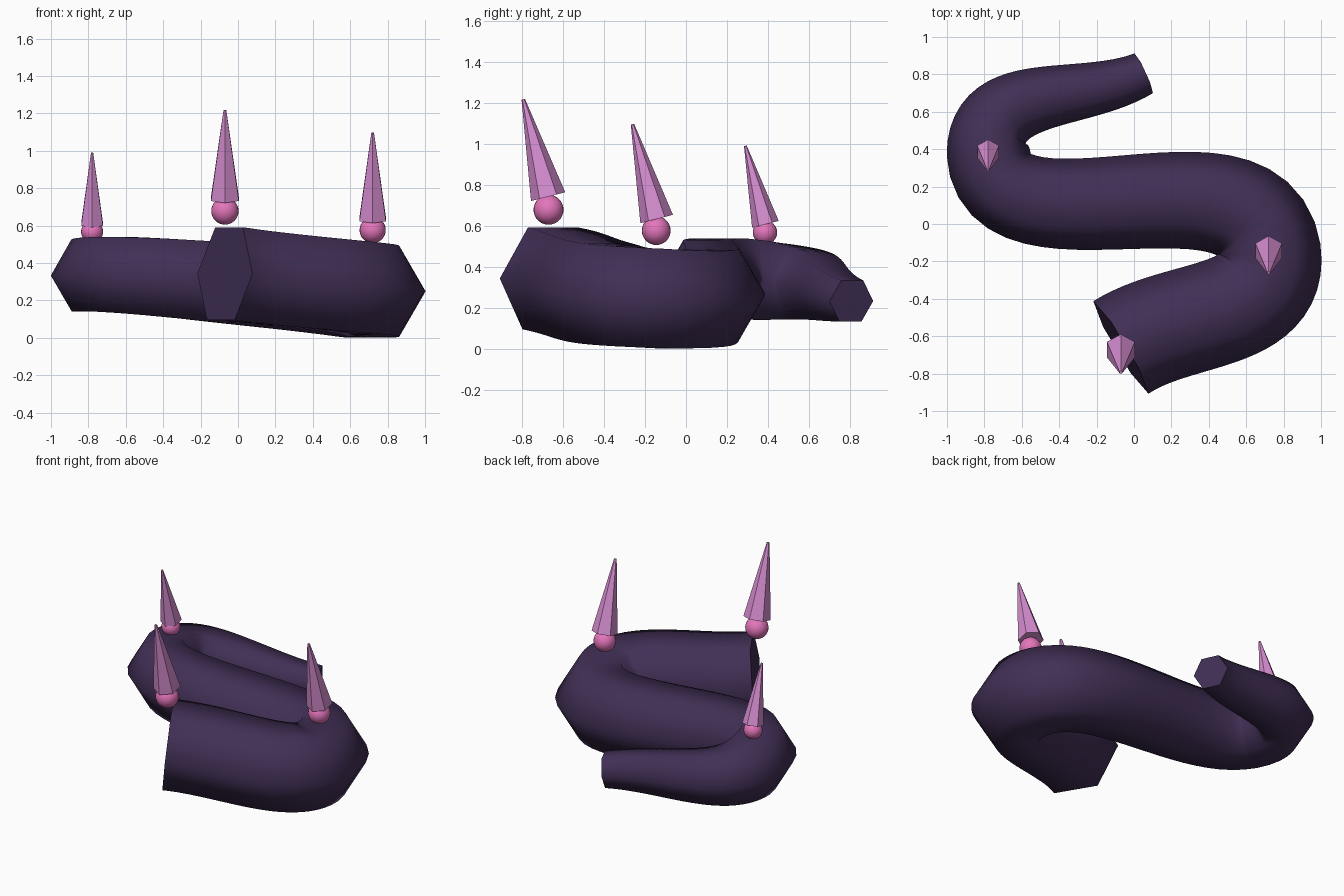
import bpy, bmesh, math
from mathutils import Vector, Matrix
from mathutils.geometry import interpolate_bezier

if "Cube" in bpy.data.objects:
    bpy.data.objects.remove(bpy.data.objects["Cube"])


def material(name, rgb):
    m = bpy.data.materials.new(name)
    m.diffuse_color = (*rgb, 1)
    m.use_nodes = True
    m.node_tree.nodes["Principled BSDF"].inputs["Base Color"].default_value = m.diffuse_color
    return m


DARK = material("dark_purple", (0.052, 0.028, 0.09))
PINK = material("pink", (0.78, 0.18, 0.5))
LILAC = material("lilac", (0.68, 0.27, 0.64))


def add_object(name, bm, mat):
    me = bpy.data.meshes.new(name)
    bm.to_mesh(me)
    bm.free()
    me.materials.append(mat)
    ob = bpy.data.objects.new(name, me)
    bpy.context.collection.objects.link(ob)
    return ob


# S-shaped path: control points and tube radius at each
PTS = [Vector(p) for p in ((-0.07, -0.66, 0.343), (0.72, -0.15, 0.246),
                           (-0.78, 0.385, 0.333), (0.052, 0.806, 0.233))]
RADII = [0.288, 0.28, 0.222, 0.117]
STEPS, SIDES = 24, 6


def tangent(i):
    # automatic handle direction: sum of the neighbouring unit directions
    t = Vector()
    if i > 0:
        t += (PTS[i] - PTS[i - 1]).normalized()
    if i < len(PTS) - 1:
        t += (PTS[i + 1] - PTS[i]).normalized()
    return t.normalized()


path, radii = [], []
for i in range(len(PTS) - 1):
    a, b = PTS[i], PTS[i + 1]
    h = (b - a).length / 2.5614
    seg = interpolate_bezier(a, a + tangent(i) * h, b - tangent(i + 1) * h, b, STEPS + 1)
    for k in range(STEPS + (i == len(PTS) - 2)):
        path.append(Vector(seg[k]))
        radii.append(RADII[i] + (RADII[i + 1] - RADII[i]) * k / STEPS)

# Body: six-sided tube swept along the path, closed at both ends
bm = bmesh.new()
rings = []
last = len(path) - 1
for i, (p, r) in enumerate(zip(path, radii)):
    d = (path[min(i + 1, last)] - path[max(i - 1, 0)]).normalized()
    side = d.cross(Vector((0, 0, 1))).normalized()
    up = side.cross(d)
    rings.append([bm.verts.new(p + r * (math.cos(t) * side + math.sin(t) * up))
                  for t in (math.tau * j / SIDES for j in range(SIDES))])
for a, b in zip(rings, rings[1:]):
    for j in range(SIDES):
        n = (j + 1) % SIDES
        bm.faces.new((a[j], a[n], b[n], b[j])).smooth = True
caps = [bm.faces.new(rings[0]), bm.faces.new(rings[-1])]
for f in caps:
    for e in f.edges:
        e.smooth = False
bmesh.ops.recalc_face_normals(bm, faces=bm.faces)
add_object("body", bm, DARK)

# Spikes: ball joint with a six-sided cone leaning to the front
# (ball centre, ball radius, cone base centre, cone radius, cone length)
SPIKES = [
    ((-0.07, -0.67, 0.678), 0.073, (-0.07, -0.672, 0.742), 0.086, 0.49),
    ((0.72, -0.145, 0.576), 0.070, (0.72, -0.143, 0.633), 0.082, 0.477),
    ((-0.78, 0.385, 0.567), 0.059, (-0.78, 0.387, 0.607), 0.067, 0.395),
]
for n, (ball, br, base, cr, length) in enumerate(SPIKES, 1):
    bm = bmesh.new()
    bmesh.ops.create_uvsphere(bm, u_segments=24, v_segments=16, radius=br,
                              matrix=Matrix.Translation(ball))
    for f in bm.faces:
        f.smooth = True
    add_object(f"spike_ball_{n}", bm, PINK)

    bm = bmesh.new()
    lean = Matrix.Translation(base) @ Matrix.Rotation(0.25, 4, 'X')
    bmesh.ops.create_cone(bm, cap_ends=True, segments=6, radius1=cr, radius2=cr * 0.1,
                          depth=length,
                          matrix=lean @ Matrix.Translation((0, 0, length / 2)))
    add_object(f"spike_{n}", bm, LILAC)
